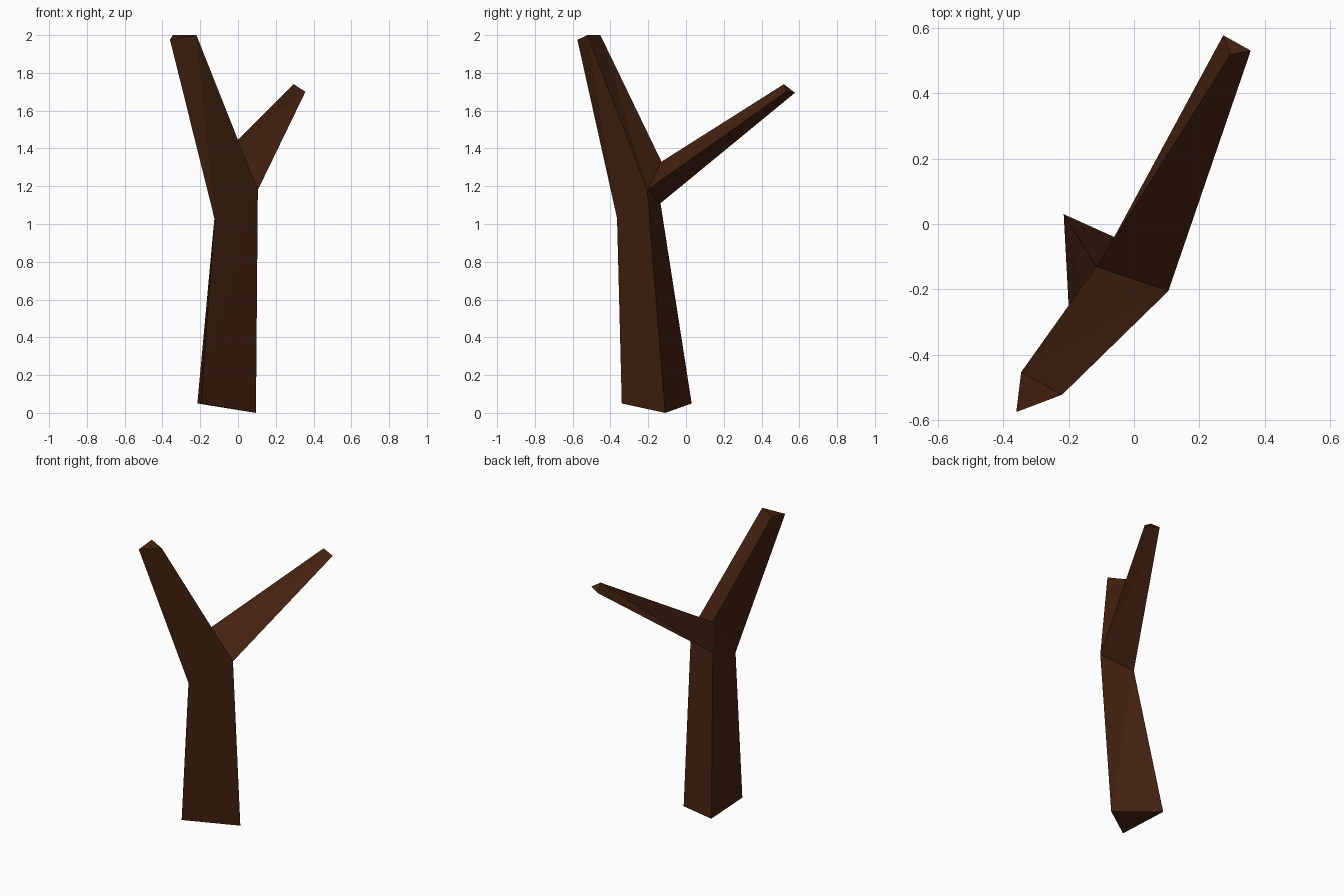
import bpy, bmesh

if "Cube" in bpy.data.objects:
    bpy.data.objects.remove(bpy.data.objects["Cube"])

# Bark material
bark = bpy.data.materials.new("dark_brown_bark")
bark.diffuse_color = (0.06, 0.0165, 0.0055, 1)
bark.use_nodes = True
bark.node_tree.nodes["Principled BSDF"].inputs["Base Color"].default_value = bark.diffuse_color

bm = bmesh.new()


def ring(*points):
    return [bm.verts.new(p) for p in points]


def limb(a, b):
    """Three-sided limb between two rings, split along a fixed diagonal."""
    for i in range(3):
        j = (i + 1) % 3
        bm.faces.new((a[i], a[j], b[j]))
        bm.faces.new((a[i], b[j], b[i]))


# Slanted trunk foot, fork ring and the crotch point above it
foot = ring((-0.195, -0.34, 0.05), (0.095, -0.11, 0.0), (-0.215, 0.03, 0.05))
fork = ring((-0.125, -0.365, 1.03), (0.105, -0.205, 1.18), (-0.112, -0.135, 1.11))
crotch = bm.verts.new((-0.115, -0.13, 1.33))
left, right, back = fork

# Branch tips
tall_tip = ring((-0.36, -0.575, 1.975), (-0.22, -0.522, 2.0), (-0.345, -0.453, 2.0))
side_tip = ring((0.357, 0.53, 1.70), (0.273, 0.577, 1.695), (0.295, 0.518, 1.74))

# Trunk, tall branch, side branch
limb(foot, fork)
limb([left, right, crotch], tall_tip)
limb([right, back, crotch], side_tip)

# Closing faces: below the crotch, foot and branch ends
bm.faces.new((left, crotch, back))
for cap in (foot[::-1], tall_tip, side_tip):
    bm.faces.new(cap)
bmesh.ops.recalc_face_normals(bm, faces=bm.faces)

mesh = bpy.data.meshes.new("forked_trunk")
bm.to_mesh(mesh)
bm.free()
mesh.materials.append(bark)
bpy.context.collection.objects.link(bpy.data.objects.new("forked_trunk", mesh))
